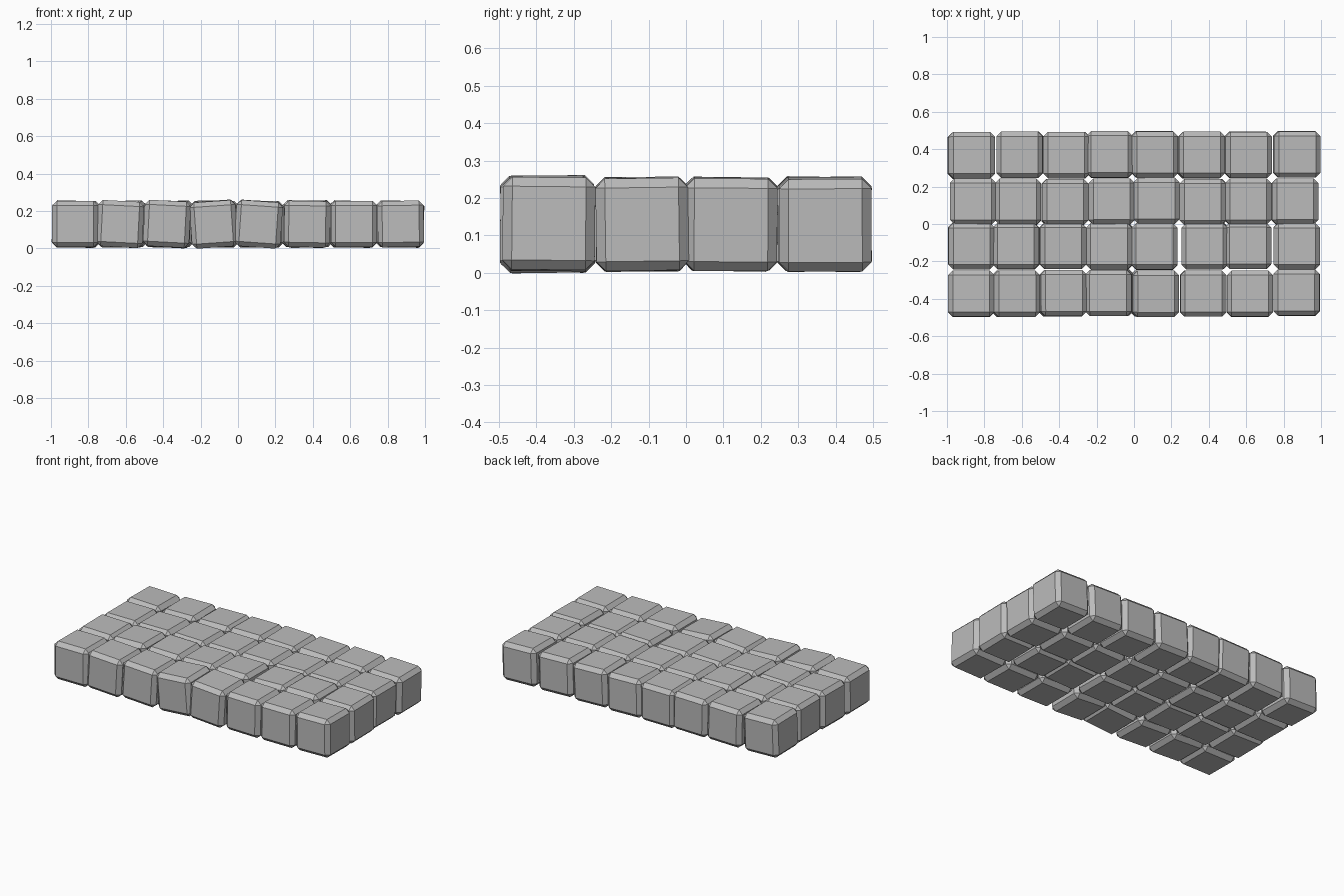
import bpy
import bmesh
import math
import random

random.seed(4)

default_cube = bpy.data.objects.get("Cube")
if default_cube:
    bpy.data.objects.remove(default_cube, do_unlink=True)

BLOCK = 0.247
BEVEL = 0.025
HEIGHT = 0.13

# Plain stone colour
stone = bpy.data.materials.new("stone_grey")
stone.use_nodes = True
grey = (0.5, 0.5, 0.5, 1)
stone.diffuse_color = grey
stone.node_tree.nodes["Principled BSDF"].inputs["Base Color"].default_value = grey

# Chamfered cube shared by every block
mesh = bpy.data.meshes.new("chamfered_block")
bm = bmesh.new()
bmesh.ops.create_cube(bm, size=BLOCK)
bmesh.ops.bevel(bm, geom=bm.edges[:], offset=BEVEL, segments=1, affect="EDGES")
bm.to_mesh(mesh)
bm.free()
mesh.materials.append(stone)


def add_block(name, x, y, tilt):
    block = bpy.data.objects.new(name, mesh)
    block.location = (x, y, HEIGHT)
    block.rotation_euler = [math.radians(angle) for angle in tilt]
    bpy.context.collection.objects.link(block)


# Row spacing: depth of each row and the block centres along it, in hundredths
rows = {
    "front": (-37, (-87, -63, -38, -13, 11, 37, 62, 87)),
    "front_middle": (-12, (-87, -63, -38, -13, 11, 38, 61, 87)),
    "back_middle": (12, (-86, -62, -37, -12, 12, 37, 61, 86)),
    "back": (37, (-87, -61, -36, -13, 11, 36, 61, 87)),
}
# Sideways lean of the front row, in degrees
front_lean = (0, 3, 3, -4, 4, 1, 0, -1)

# Loosely laid blocks, each slightly tilted
for row, (depth, centres) in rows.items():
    for i, centre in enumerate(centres):
        lean = front_lean[i] if row == "front" else random.uniform(-2, 2)
        pitch = random.uniform(-1, 1)
        shift = random.uniform(-0.004, 0.004)
        add_block(f"{row}_block_{i + 1}", centre / 100, depth / 100 + shift, (pitch, lean, 0))
